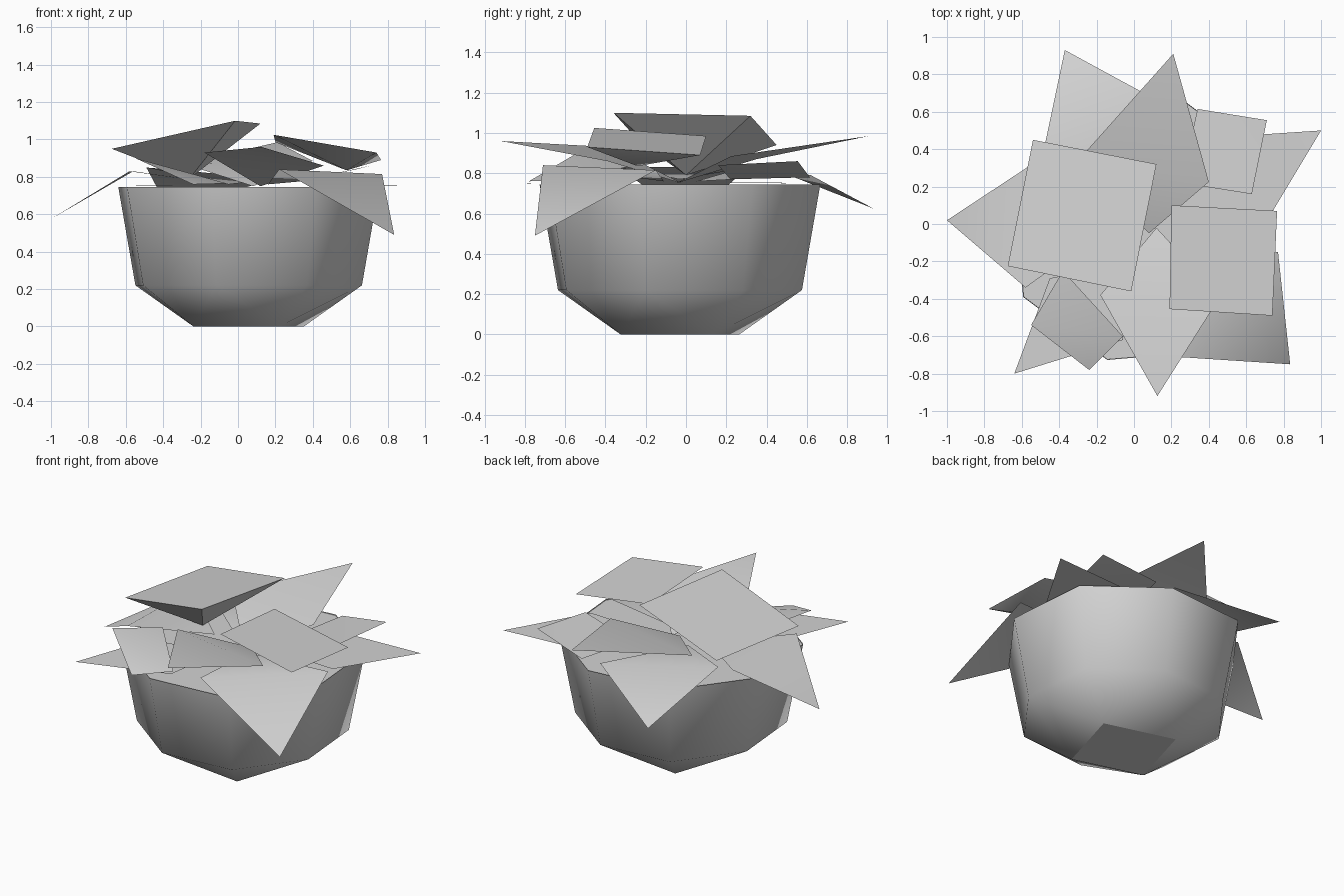
import bpy, bmesh
from math import cos, sin, radians
from mathutils import Vector

default = bpy.data.objects.get("Cube")
if default:
    bpy.data.objects.remove(default, do_unlink=True)

# One plain grey for the whole model
grey = bpy.data.materials.new("plain grey")
grey.use_nodes = True
colour = (0.65, 0.65, 0.65, 1)
grey.diffuse_color = colour
grey.node_tree.nodes["Principled BSDF"].inputs["Base Color"].default_value = colour

CENTRE = Vector((0.057, -0.03, 0))
TURN = 29


def finish(bm, name, angle):
    """Turn a bmesh into a smooth shaded object with sharp edges kept."""
    mesh = bpy.data.meshes.new(name)
    bm.to_mesh(mesh)
    bm.free()
    obj = bpy.data.objects.new(name, mesh)
    bpy.context.collection.objects.link(obj)
    mesh.materials.append(grey)
    bpy.ops.object.select_all(action="DESELECT")
    obj.select_set(True)
    bpy.context.view_layer.objects.active = obj
    bpy.ops.object.shade_smooth_by_angle(angle=radians(angle))
    return obj


def ring(bm, corner, middle, z, count):
    """Add a ring around the pot's axis, with corner and middle radii in turn."""
    verts = []
    for i in range(count):
        a = radians(TURN + 360 * i / count)
        r = middle if i % 2 else corner
        verts.append(bm.verts.new(CENTRE + Vector((r * cos(a), r * sin(a), z))))
    return verts


# Pot: square foot widening to an eight-sided bowl
bm = bmesh.new()
foot = ring(bm, 0.337, 0.337, 0, 4)
waist = ring(bm, 0.645, 0.63, 0.22, 8)
rim = ring(bm, 0.743, 0.725, 0.745, 8)
bm.faces.new(foot[::-1])
for i in range(8):
    j = (i + 1) % 8
    bm.faces.new((waist[i], waist[j], rim[j], rim[i]))
for i in range(4):
    nxt = (i + 1) % 4
    a, mid, b = waist[2 * i], waist[2 * i + 1], waist[2 * nxt]
    bm.faces.new((foot[i], foot[nxt], mid))
    bm.faces.new((foot[i], mid, a))
    bm.faces.new((foot[nxt], b, mid))
bmesh.ops.recalc_face_normals(bm, faces=bm.faces)
pot = finish(bm, "pot", 65)
for face in pot.data.polygons:
    if face.normal.z < -0.99:
        face.use_smooth = False

# Soil: flat cap just inside the rim
bm = bmesh.new()
bm.faces.new(ring(bm, 0.74, 0.722, 0.74, 8))
finish(bm, "soil", 30)


def folded_leaf(name, tip, side_a, inner, side_b):
    """Four-cornered leaf creased between its two side corners."""
    bm = bmesh.new()
    t, a, i, b = [bm.verts.new(p) for p in (tip, side_a, inner, side_b)]
    for f in (bm.faces.new((t, a, b)), bm.faces.new((a, i, b))):
        f.normal_update()
        if f.normal.z < 0:
            f.normal_flip()
    finish(bm, name, 60)


def cupped_leaf(name, corners, apex):
    """Four-cornered leaf with a shallow pointed underside."""
    bm = bmesh.new()
    top = [bm.verts.new(p) for p in corners]
    low = bm.verts.new(apex)
    bm.faces.new(top)
    for i in range(4):
        bm.faces.new((top[i], top[(i + 1) % 4], low))
    bmesh.ops.recalc_face_normals(bm, faces=bm.faces)
    finish(bm, name, 40)


# Two large upper leaves
cupped_leaf("upper_leaf_right",
            [(-.54, .45, .94), (.12, .32, 1.085), (-.015, -.36, 1.1), (-.675, -.225, .95)],
            (-.26, 0, .79))
cupped_leaf("upper_leaf_left",
            [(.2, .1, .985), (.765, .07, .89), (.74, -.49, .93), (.19, -.455, 1.025)],
            (.58, -.24, .835))

# Surrounding leaves, each as tip, side, inner corner, side
folded_leaf("drooping_leaf_right", (-1, .02, .575), (-.56, .31, .83), (-.15, -.03, .77), (-.58, -.34, .83))
folded_leaf("drooping_leaf_front", (.835, -.75, .49), (.22, -.71, .84), (.16, -.11, .76), (.77, -.15, .815))
folded_leaf("drooping_leaf_back", (-.37, .93, .625), (-.49, .36, .85), (-.05, .05, .76), (.2, .62, .79))
folded_leaf("raised_leaf_front", (.125, -.92, .96), (-.18, -.38, .93), (.12, -.02, .75), (.46, -.39, .86))
folded_leaf("raised_leaf_back", (.21, .91, .985), (-.29, .35, .87), (.08, -.05, .75), (.4, .225, .885))
folded_leaf("small_leaf_back", (.71, .555, .86), (.34, .615, .78), (.25, .22, .77), (.63, .16, .84))
folded_leaf("small_leaf_front", (-.24, -.78, .76), (-.55, -.54, .9), (-.38, -.25, .84), (-.06, -.6, .765))
folded_leaf("flat_leaf_left", (1, .5, .75), (.4, .46, .755), (.2, .02, .755), (.7, 0, .755))
folded_leaf("flat_leaf_front", (-.64, -.8, .75), (-.45, -.29, .755), (0, -.2, .755), (-.06, -.62, .755))
